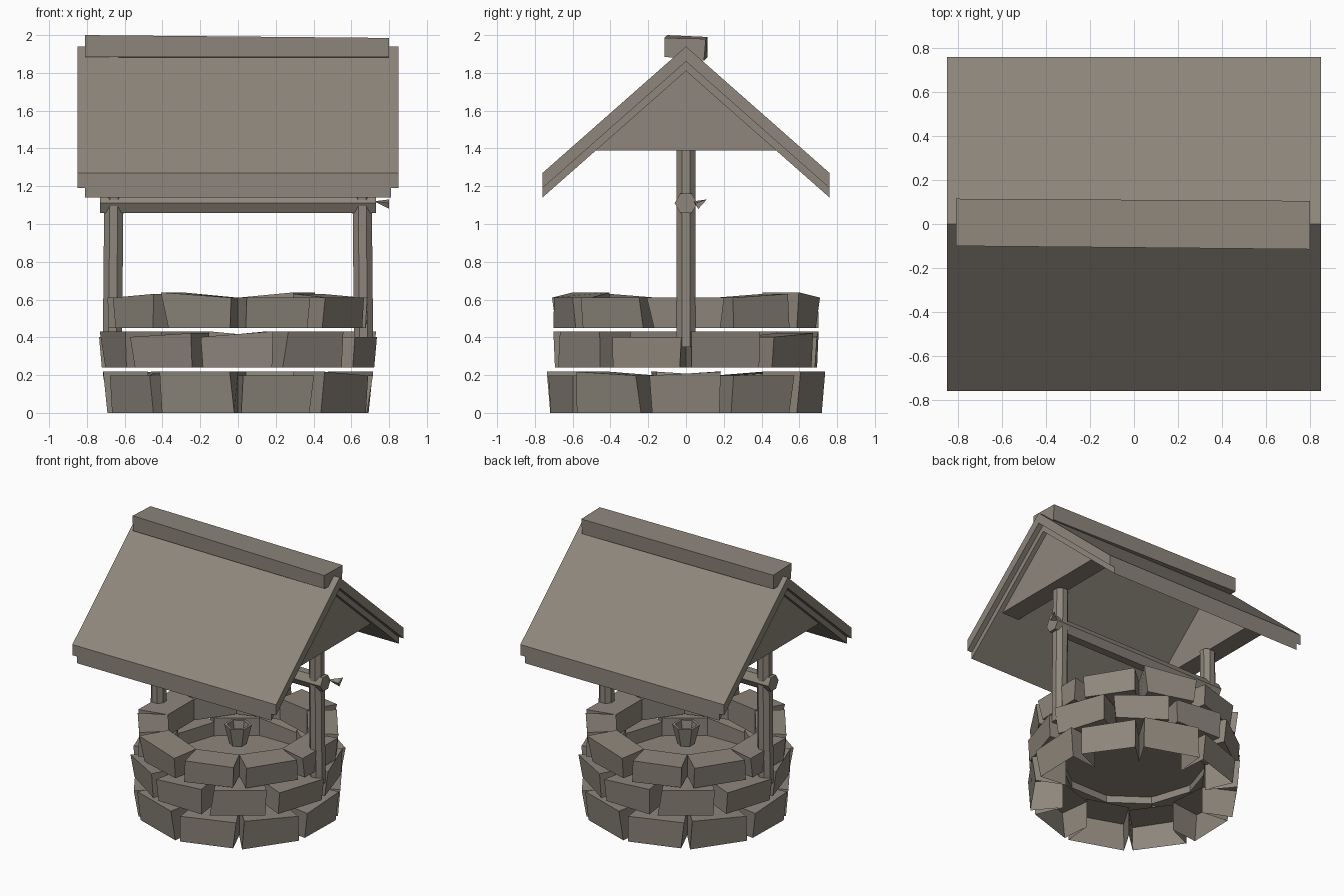
import bpy
import math
import random

cube = bpy.data.objects.get("Cube")
if cube:
    bpy.data.objects.remove(cube, do_unlink=True)

rng = random.Random(4)
stone = bpy.data.materials.new("warm_grey")
stone.use_nodes = True
COLOUR = (0.27, 0.24, 0.2, 1)
stone.diffuse_color = COLOUR
stone.node_tree.nodes["Principled BSDF"].inputs["Base Color"].default_value = COLOUR


def add_mesh(name, verts, faces):
    mesh = bpy.data.meshes.new(name)
    mesh.from_pydata(verts, [], faces)
    mesh.materials.append(stone)
    obj = bpy.data.objects.new(name, mesh)
    bpy.context.collection.objects.link(obj)
    return obj


def loft(rings, first=0):
    """Vertices and faces for a solid skinned through equal rings of points."""
    n = len(rings[0])
    verts = [p for ring in rings for p in ring]
    faces = []
    for r in range(len(rings) - 1):
        for i in range(n):
            j = (i + 1) % n
            a, b = first + r * n, first + (r + 1) * n
            faces.append((a + i, a + j, b + j, b + i))
    faces.append(tuple(first + i for i in reversed(range(n))))
    faces.append(tuple(first + (len(rings) - 1) * n + i for i in range(n)))
    return verts, faces


def prism(name, profile, x0, x1, end_profile=None):
    """Extrude a (y, z) profile along x."""
    rings = [[(x0, y, z) for y, z in profile],
             [(x1, y, z) for y, z in end_profile or profile]]
    return add_mesh(name, *loft(rings))


def polygon(radius, z, sides, x=0):
    step = math.tau / sides
    return [(x + radius * math.cos((i + 0.5) * step),
             radius * math.sin((i + 0.5) * step), z) for i in range(sides)]


# Stone courses: ten bricks each, five shapes repeated around, V joints outside
def course(name, bottom, top, radius, offset, tilts, skip=()):
    shapes = [([rng.uniform(14, 17) for _ in range(4)],
               [rng.uniform(-0.012, 0.012) for _ in range(4)]) for _ in tilts]
    verts, faces = [], []
    for k in range(10):
        tilt, (half, out) = tilts[k % 5], shapes[k % 5]
        rings = []
        for level, z in enumerate((bottom, top)):
            outer = radius - 0.014 * (1 - level)
            lo, hi = half[2 * level:2 * level + 2]
            out_lo, out_hi = out[2 * level:2 * level + 2]
            corners = [(0.5, -18, 0), (outer + out_lo, -lo, 0),
                       (outer + out_hi, hi, 1), (0.5, 18, 1)]
            ring = []
            for r, ang, side in corners:
                a = math.radians(k * 36 + offset + ang)
                ring.append((r * math.cos(a), r * math.sin(a), z + tilt[side] * level))
            rings.append(ring)
        v, f = loft(rings, len(verts))
        verts += v
        faces += [face for i, face in enumerate(f) if i not in skip]
    add_mesh(name, verts, faces)


# The lowest course is open inside and underneath
course("lower_stones", 0, 0.198, 0.73, 0,
       [(0, 0.02), (0, 0), (0.022, 0.022), (0, 0), (0.02, 0)], skip=(3, 4))
course("middle_stones", 0.24, 0.402, 0.725, 18,
       [(0.03, 0.03), (0, 0.02), (0, 0.03), (0.03, 0.03), (0, 0)])
course("upper_stones", 0.45, 0.61, 0.712, 0,
       [(0, 0), (0, 0.02), (0.028, 0), (0, 0), (0, 0)])

# Thin disc inside the shaft
add_mesh("water_disc", *loft([polygon(0.5, 0.292, 20), polygon(0.5, 0.3, 20)]))

# Posts and gables, one pair on each side
gable = [(-0.49, 1.39), (0.49, 1.39), (0, 1.82)]
for side, s in (("left", 1), ("right", -1)):
    add_mesh(side + "_post", *loft([polygon(0.055, 0.35, 8, s * 0.665),
                                    polygon(0.055, 1.4, 8, s * 0.655)]))
    inner, outer = sorted((s * 0.63, s * 0.775))
    prism(side + "_gable", gable, inner, outer)


# Roof: two chevron layers with upright eaves
def chevron(name, ridge, eave, thick, half_length):
    profile = [(-0.76, eave), (0, ridge), (0.76, eave),
               (0.76, eave - thick), (0, ridge - thick), (-0.76, eave - thick)]
    prism(name, profile, -half_length, half_length)


chevron("roof_boards", 1.94, 1.27, 0.08, 0.85)
chevron("roof_lining", 1.86, 1.19, 0.05, 0.81)
prism("ridge_beam",
      [(-0.095, 1.885), (0.115, 1.885), (0.115, 1.99), (-0.1, 2.0)], -0.81, 0.80,
      [(-0.115, 1.885), (0.095, 1.865), (0.105, 1.98), (-0.115, 1.985)])

# Six-sided winding axle with a small pointed crank
hexagon = [(0.06 * math.cos(math.radians(a)), 1.11 + 0.06 * math.sin(math.radians(a)))
           for a in range(0, 360, 60)]
prism("axle", hexagon, -0.73, 0.73)
add_mesh("crank_handle",
         [(0.72, 0.04, 1.12), (0.80, 0.05, 1.11), (0.80, 0.11, 1.13), (0.80, 0.065, 1.08)],
         [(1, 3, 2), (0, 1, 2), (0, 2, 3), (0, 3, 1)])

# Hollow tapered bucket
add_mesh("bucket", *loft([polygon(0.06, 0.46, 6), polygon(0.095, 0.605, 6),
                          polygon(0.075, 0.605, 6), polygon(0.05, 0.48, 6)]))
